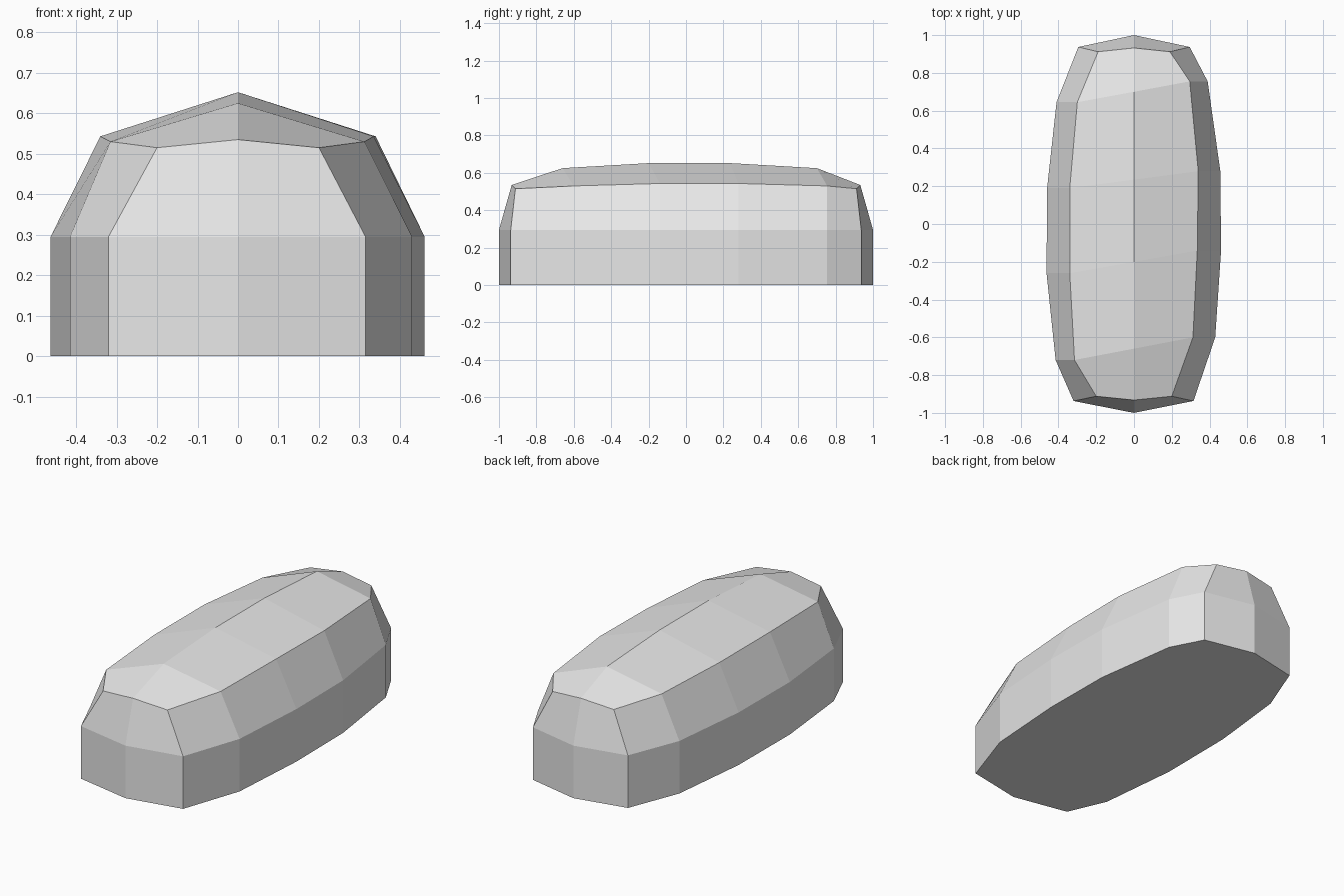
import bpy
import bmesh

default_cube = bpy.data.objects.get("Cube")
if default_cube:
    bpy.data.objects.remove(default_cube, do_unlink=True)

# One flat grey
grey = bpy.data.materials.new("light_grey")
grey.use_nodes = True
colour = (0.8, 0.8, 0.8, 1)
grey.diffuse_color = colour
grey.node_tree.nodes["Principled BSDF"].inputs["Base Color"].default_value = colour

SHOULDER = 0.295  # height where the straight wall starts to lean in

# Cross-sections from front to back, slightly skewed:
# (left wall x, y), (right wall x, y), left eave x, right eave x, eave z, ridge z
sections = [
    ((-0.415, -0.72), (0.43, -0.60), -0.315, 0.312, 0.53, 0.625),
    ((-0.463, -0.26), (0.461, -0.14), -0.34, 0.335, 0.543, 0.652),
    ((-0.46, 0.19), (0.457, 0.28), -0.34, 0.34, 0.543, 0.652),
    ((-0.41, 0.645), (0.39, 0.755), -0.30, 0.295, 0.53, 0.625),
]


def end_points(sign, left, right, inner):
    """Corner, nose and corner of one end as (wall xy, eave xyz) pairs."""
    return [((left, sign * 0.937), (-inner, sign * 0.912, 0.515)),
            ((0, sign), (0, sign * 0.932, 0.535)),
            ((right, sign * 0.937), (inner, sign * 0.912, 0.515))]


front = end_points(-1, -0.32, 0.315, 0.2)
back = end_points(1, -0.295, 0.295, 0.19)
left_side = [(l, (il, l[1], ez)) for l, r, il, ir, ez, rz in sections]
right_side = [(r, (ir, r[1], ez)) for l, r, il, ir, ez, rz in sections]

# Outline running counter-clockwise from the front left corner
outline = front + right_side + back[::-1] + left_side[::-1]

bm = bmesh.new()
base = [bm.verts.new((*wall, 0)) for wall, eave in outline]
shoulder = [bm.verts.new((*wall, SHOULDER)) for wall, eave in outline]
eaves = [bm.verts.new(eave) for wall, eave in outline]
ridge = [bm.verts.new((0, (l[1] + r[1]) / 2, rz))
         for l, r, il, ir, ez, rz in sections]

# Straight wall, leaning wall and underside
n = len(outline)
for low, high in ((base, shoulder), (shoulder, eaves)):
    for i in range(n):
        j = (i + 1) % n
        bm.faces.new((low[i], low[j], high[j], high[i]))
bm.faces.new(base[::-1])

# Roof: two slopes meeting at the ridge, which runs nose to nose
spine = [eaves[1]] + ridge + [eaves[8]]
right_edge = eaves[2:8]
left_edge = [eaves[0]] + eaves[:9:-1] + [eaves[9]]
for i in range(5):
    bm.faces.new((spine[i], right_edge[i], right_edge[i + 1], spine[i + 1]))
    bm.faces.new((left_edge[i], spine[i], spine[i + 1], left_edge[i + 1]))

bmesh.ops.recalc_face_normals(bm, faces=bm.faces)
mesh = bpy.data.meshes.new("faceted_body")
bm.to_mesh(mesh)
bm.free()
mesh.materials.append(grey)
body = bpy.data.objects.new("faceted_body", mesh)
bpy.context.collection.objects.link(body)
